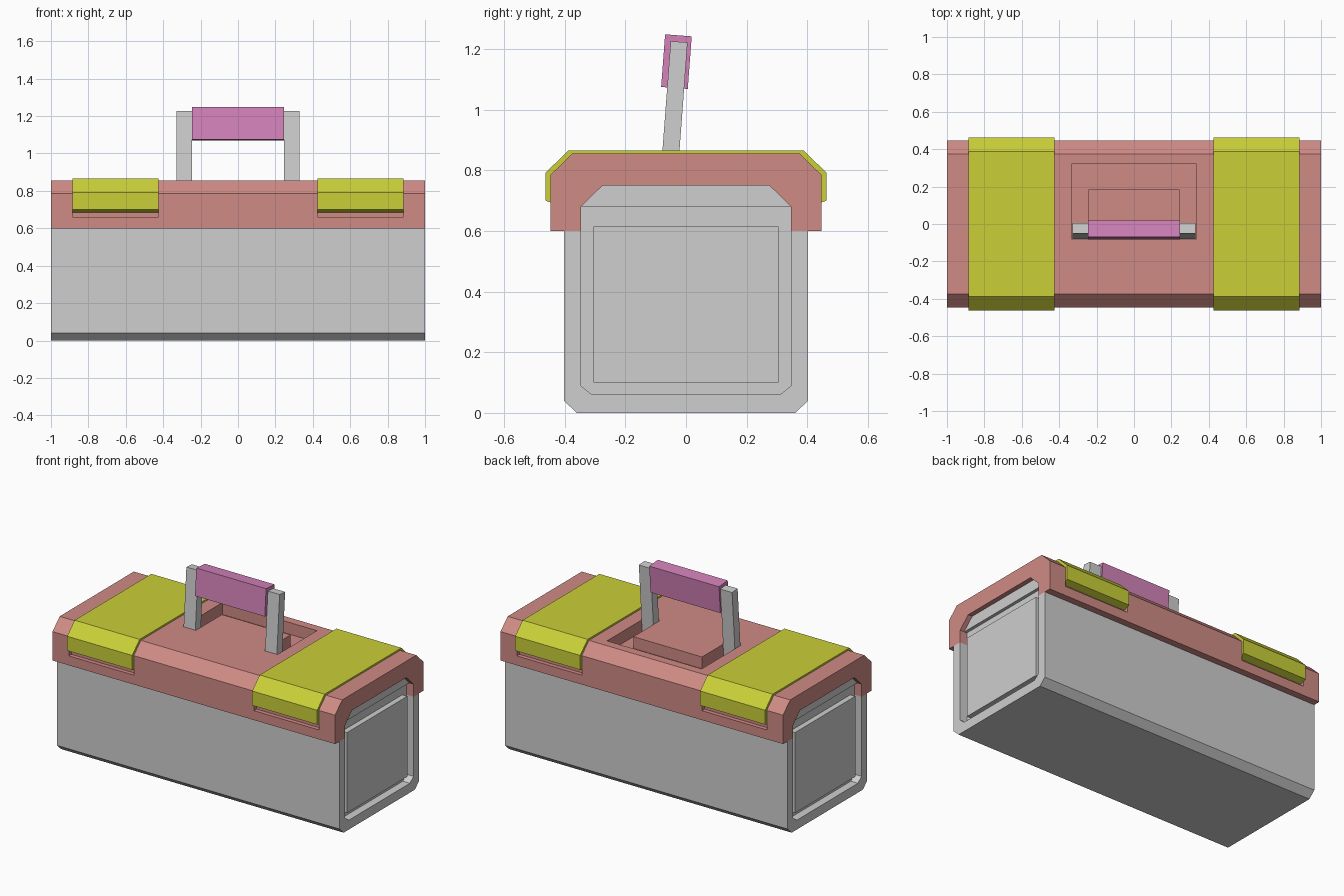
import bpy, bmesh, math
from mathutils import Matrix, Vector

if "Cube" in bpy.data.objects:
    bpy.data.objects.remove(bpy.data.objects["Cube"])


def material(name, rgb):
    m = bpy.data.materials.new(name)
    m.use_nodes = True
    m.diffuse_color = (*rgb, 1)
    m.node_tree.nodes["Principled BSDF"].inputs["Base Color"].default_value = (*rgb, 1)
    return m


grey = material("light grey", (0.62, 0.62, 0.62))
red = material("dusty red", (0.63, 0.26, 0.235))
yellow = material("mustard yellow", (0.59, 0.63, 0.04))
pink = material("pink", (0.66, 0.225, 0.49))


def extrude(name, profile, x0, x1, mat):
    """Extrude a closed (y, z) profile along x."""
    bm = bmesh.new()
    face = bm.faces.new([bm.verts.new((x0, y, z)) for y, z in profile])
    new = bmesh.ops.extrude_face_region(bm, geom=[face])["geom"]
    bmesh.ops.translate(bm, vec=(x1 - x0, 0, 0),
                        verts=[v for v in new if isinstance(v, bmesh.types.BMVert)])
    bmesh.ops.recalc_face_normals(bm, faces=bm.faces)
    mesh = bpy.data.meshes.new(name)
    bm.to_mesh(mesh)
    bm.free()
    mesh.materials.append(mat)
    ob = bpy.data.objects.new(name, mesh)
    bpy.context.collection.objects.link(ob)
    return ob


def rect(y0, y1, z0, z1):
    return [(y0, z0), (y1, z0), (y1, z1), (y0, z1)]


def mirrored(half):
    """Complete a profile from its +y half."""
    return half + [(-y, z) for y, z in reversed(half)]


def cut(target, cutter):
    mod = target.modifiers.new("cut", "BOOLEAN")
    mod.operation, mod.solver, mod.object = "DIFFERENCE", "EXACT", cutter
    deps = bpy.context.evaluated_depsgraph_get()
    mesh = bpy.data.meshes.new_from_object(target.evaluated_get(deps))
    target.modifiers.clear()
    target.data = mesh
    bpy.data.objects.remove(cutter)


# Tub: a trough with chamfered corners
extrude("tub", mirrored([(0.36, 0), (0.403, 0.04), (0.403, 0.6), (0.347, 0.6),
                         (0.347, 0.09), (0.31, 0.06)]), -1, 1, grey)

# Recessed end walls, raised end panels and top step
extrude("end_walls", mirrored([(0.31, 0.06), (0.347, 0.09), (0.347, 0.68)]),
        -0.95, 0.95, grey)
extrude("end_top_step", mirrored([(0.347, 0.68), (0.275, 0.75)]), -0.97, 0.97, grey)
for side, s in (("left", 1), ("right", -1)):
    extrude(side + "_end_panel", rect(-0.305, 0.305, 0.1, 0.615), s * 0.94, s * 0.985, grey)

# Lid: a chamfered cap, open underneath
lid = extrude("lid", mirrored([(0.447, 0.6), (0.447, 0.785), (0.375, 0.855)])
              + mirrored([(-0.347, 0.6), (-0.347, 0.68), (-0.275, 0.75)]), -1, 1, red)

# U-shaped handle channel sunk into the lid
TOP, FLOOR = 0.95, 0.78
for s in (1, -1):
    cut(lid, extrude("side_channel_cutter", rect(-0.08, 0.32, FLOOR, TOP),
                     s * 0.243, s * 0.335, red))
cut(lid, extrude("back_channel_cutter", rect(0.185, 0.32, FLOOR, TOP), -0.3, 0.3, red))

# Latch straps over the lid, with finger pockets under their ends
strap = mirrored([(0.415, 0.682), (0.463, 0.7), (0.463, 0.792), (0.388, 0.866)]) \
    + mirrored([(-0.415, 0.77), (-0.37, 0.82)])
strap = mirrored([(0.37, 0.82), (0.415, 0.77), (0.415, 0.682), (0.463, 0.7),
                  (0.463, 0.792), (0.388, 0.866)])
# order the outline: outer side first, then back along the inner side
outer = strap[2:6]
inner = [strap[0], strap[1]]
outline = mirrored(outer) + [(-y, z) for y, z in reversed(inner)] + inner
for side, s in (("left", 1), ("right", -1)):
    for t in (1, -1):
        cut(lid, extrude("pocket_cutter", rect(t * 0.42, t * 0.6, 0.66, 0.75),
                         s * 0.425, s * 0.885, red))
    extrude(side + "_strap", outline, s * 0.425, s * 0.885, yellow)

# Handle: two legs and a grip, tilted slightly back about the hinge
hinge = Vector((0, -0.05, 0.86))
tilt = (Matrix.Translation(hinge) @ Matrix.Rotation(math.radians(-4.3), 4, "X")
        @ Matrix.Translation(-hinge))
parts = [extrude(side + "_handle_leg", rect(-0.078, -0.022, 0.785, 1.225),
                 s * 0.247, s * 0.33, grey) for side, s in (("left", 1), ("right", -1))]
parts.append(extrude("handle_grip", rect(-0.098, -0.01, 1.072, 1.246), -0.247, 0.247, pink))
for ob in parts:
    ob.data.transform(tilt)
